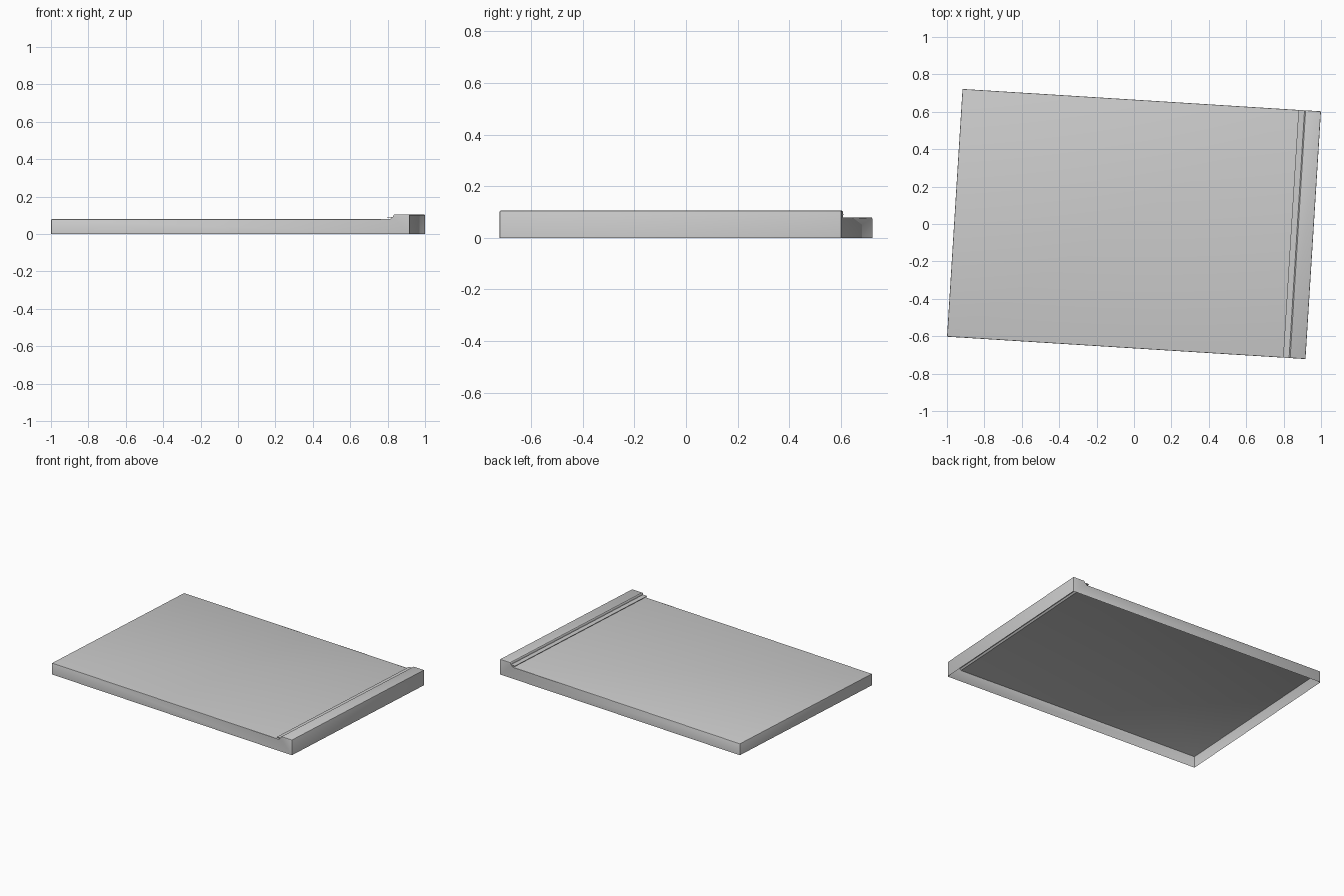
import bpy, bmesh, math
from mathutils import Matrix

if "Cube" in bpy.data.objects:
    bpy.data.objects.remove(bpy.data.objects["Cube"])

L, W = 1.92, 1.327          # panel length and width
TOP, LIP = 0.079, 0.105     # heights of flat top and raised end lip
R = L / 2

# Side profile: flat top, grooved ledge, raised lip
profile = [
    (-R, 0), (-R, TOP), (R - 0.105, TOP), (R - 0.100, 0.083), (R - 0.096, 0.089),
    (R - 0.120, 0.089), (R - 0.120, 0.092), (R - 0.088, 0.092),
    (R - 0.086, 0.101), (R - 0.082, LIP), (R, LIP), (R, 0),
]

bm = bmesh.new()
face = bm.faces.new([bm.verts.new((x, -W / 2, z)) for x, z in profile])
ext = bmesh.ops.extrude_face_region(bm, geom=[face])
bmesh.ops.translate(bm, verts=[g for g in ext["geom"] if isinstance(g, bmesh.types.BMVert)],
                    vec=(0, W, 0))
bmesh.ops.recalc_face_normals(bm, faces=bm.faces[:])

# Open underside
bottom = [f for f in bm.faces if all(abs(v.co.z) < 1e-6 for v in f.verts)]
bmesh.ops.delete(bm, geom=bottom, context='FACES_ONLY')
bmesh.ops.delete(bm, geom=[e for e in bm.edges if not e.link_faces], context='EDGES')


# Round the outer corners and rims
def is_outer(e):
    a, b = (v.co for v in e.verts)
    if not e.is_manifold or e.calc_length() < 0.05:
        return False
    along_y = abs(a.y - b.y) > 0.5
    return not along_y or abs(abs(a.x) - R) < 1e-5


bmesh.ops.bevel(bm, geom=[e for e in bm.edges if is_outer(e)], offset=0.006,
                segments=2, profile=0.5, affect='EDGES', clamp_overlap=True)

# The whole panel sits slightly turned
bm.transform(Matrix.Rotation(math.radians(-3.57), 4, 'Z'))
mesh = bpy.data.meshes.new("panel_cover")
bm.to_mesh(mesh)
bm.free()
obj = bpy.data.objects.new("panel_cover", mesh)
bpy.context.collection.objects.link(obj)
bpy.context.view_layer.objects.active = obj
obj.select_set(True)
bpy.ops.object.shade_smooth_by_angle(angle=math.radians(30))
